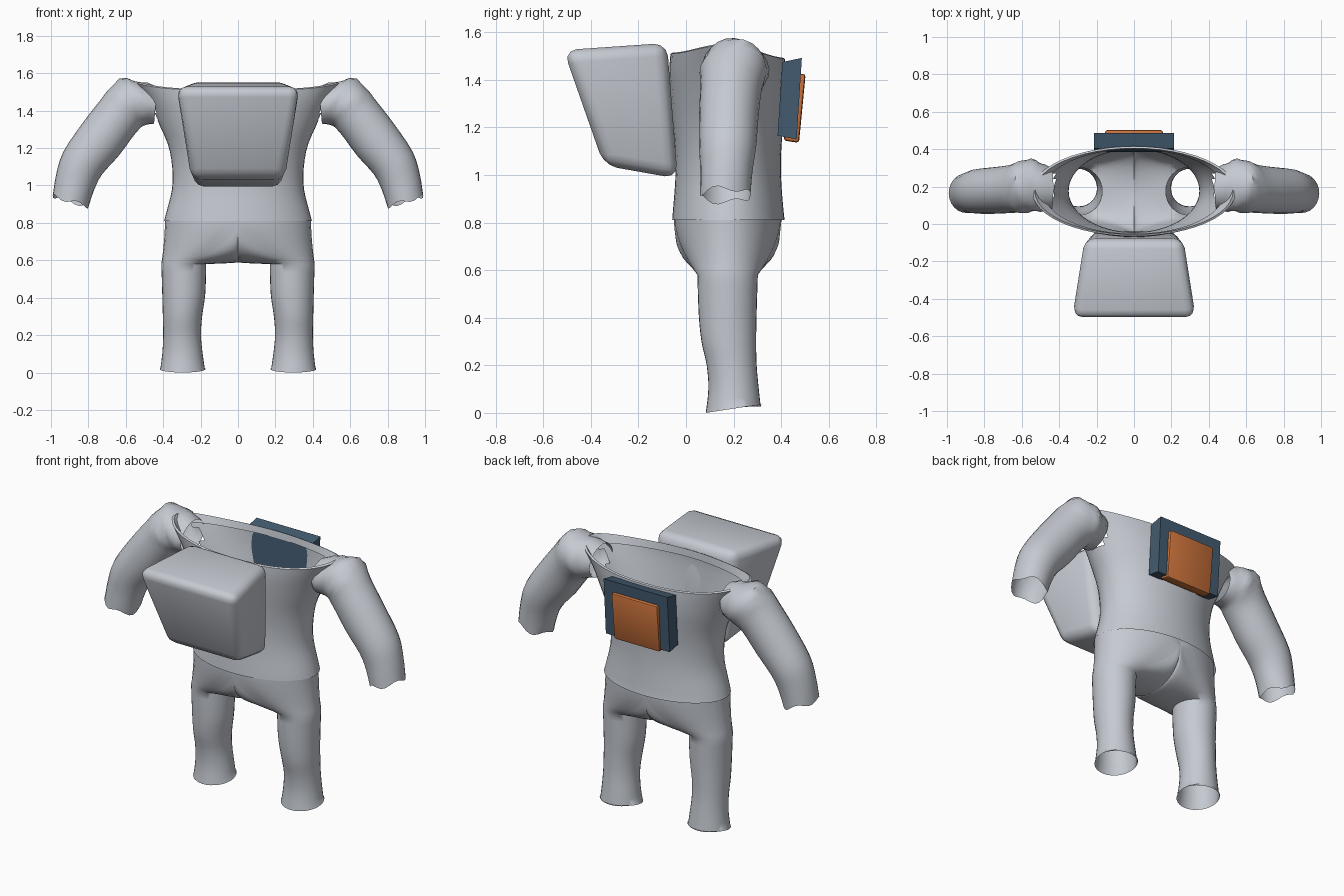
import bpy, bmesh, math
from math import sin, cos, pi, radians
from mathutils import Vector

if "Cube" in bpy.data.objects:
    bpy.data.objects.remove(bpy.data.objects["Cube"])


def material(name, rgb):
    m = bpy.data.materials.new(name)
    m.diffuse_color = (*rgb, 1)
    m.use_nodes = True
    m.node_tree.nodes["Principled BSDF"].inputs["Base Color"].default_value = m.diffuse_color
    return m


GREY = material("pale_grey", (0.56, 0.59, 0.64))
BLUE = material("slate_blue", (0.055, 0.105, 0.16))
ORANGE = material("burnt_orange", (0.60, 0.17, 0.045))


def finish(name, bm, mat, angle=40):
    bmesh.ops.remove_doubles(bm, verts=bm.verts, dist=0.0005)
    bmesh.ops.recalc_face_normals(bm, faces=bm.faces)
    me = bpy.data.meshes.new(name)
    bm.to_mesh(me)
    bm.free()
    me.materials.append(mat)
    ob = bpy.data.objects.new(name, me)
    bpy.context.collection.objects.link(ob)
    bpy.ops.object.select_all(action='DESELECT')
    ob.select_set(True)
    bpy.context.view_layer.objects.active = ob
    bpy.ops.object.shade_smooth_by_angle(angle=radians(angle))
    return ob


def loft(bm, rings):
    """Skin closed rings of points into an open tube."""
    vs = [[bm.verts.new(p) for p in r] for r in rings]
    n = len(vs[0])
    for a, b in zip(vs, vs[1:]):
        for i in range(n):
            bm.faces.new((a[i], a[(i + 1) % n], b[(i + 1) % n], b[i]))


def smooth_rows(rows, steps=3):
    """Catmull-Rom interpolation of a list of number rows."""
    out = []
    for i in range(len(rows) - 1):
        p = [rows[max(i - 1, 0)], rows[i], rows[i + 1], rows[min(i + 2, len(rows) - 1)]]
        for s in range(steps):
            t = s / steps
            out.append([0.5 * (2 * b + (c - a) * t + (2 * a - 5 * b + 4 * c - d) * t * t
                               + (3 * b - a - 3 * c + d) * t ** 3)
                        for a, b, c, d in zip(*p)])
    return out + [list(rows[-1])]


# Torso: open-necked shell, rows are z, half width, front y, back y
torso_rows = [(0.81, 0.395, -0.058, 0.415), (0.85, 0.385, -0.055, 0.41),
              (0.98, 0.353, -0.045, 0.40), (1.10, 0.352, -0.045, 0.40),
              (1.22, 0.375, -0.055, 0.41), (1.34, 0.43, -0.065, 0.42),
              (1.44, 0.49, -0.07, 0.42), (1.51, 0.545, -0.065, 0.415)]
lip = [(1.515, 0.53, -0.055, 0.405), (1.47, 0.485, -0.052, 0.40)]
rings = []
for z, w, f, b in smooth_rows(torso_rows) + lip:
    rise = max(0, (z - 1.3) / 0.2)
    ring = []
    for i in range(48):
        a = 2 * pi * i / 48
        c, s = cos(a), sin(a)
        # shoulders rise and the back of the neckline dips a little
        dz = rise * (0.035 * c * c * c * c - 0.02 * max(0, s))
        ring.append((w * c, (f + b) / 2 + (b - f) / 2 * s, z + dz))
    rings.append(ring)
bm = bmesh.new()
loft(bm, rings)
armholes = []
for fc in bm.faces:
    c = fc.calc_center_median()
    if abs(c.x) > 0.36 and math.hypot(c.y - 0.19, c.z - 1.43) < 0.075:
        armholes.append(fc)
bmesh.ops.delete(bm, geom=armholes, context='FACES')
finish("torso", bm, GREY)

# Sleeves: rows are x, z, y, tilt, radius across, radius in depth
arm_rows = [(0.44, 1.43, 0.19, 95, 0.10, 0.11), (0.50, 1.44, 0.20, 80, 0.115, 0.13),
            (0.575, 1.44, 0.205, 65, 0.14, 0.142), (0.64, 1.37, 0.19, 46, 0.13, 0.13),
            (0.735, 1.245, 0.18, 40, 0.13, 0.125), (0.83, 1.12, 0.175, 30, 0.12, 0.12),
            (0.87, 1.02, 0.17, 22, 0.11, 0.11), (0.895, 0.915, 0.165, 17, 0.10, 0.106)]
for side, label in ((-1, "left"), (1, "right")):
    rows = smooth_rows(arm_rows)
    rings = []
    for k, (x, z, y, tilt, rn, ry) in enumerate(rows):
        t = radians(tilt)
        ring = []
        for i in range(24):
            a = 2 * pi * i / 24
            # crumpled cloth over the shoulder, wavy hem at the wrist
            crease = 1 + (0.05 * sin(3 * a + k * 1.7) if 2 <= k <= 7 and sin(a) > -0.3 else 0)
            wave = 0.012 * sin(4 * a) if k == len(rows) - 1 else 0
            u = rn * crease * sin(a)
            ring.append((side * (x + u * cos(t)), y + ry * crease * cos(a),
                         z + u * sin(t) + wave))
        rings.append(ring)
    bm = bmesh.new()
    loft(bm, rings)
    finish(label + "_sleeve", bm, GREY)

# Trousers: each half runs from waist and crotch line into an open leg
H = 16
leg_rows = [(0.58, 0.290, 0.175, 0.120, 0.127), (0.42, 0.290, 0.175, 0.115, 0.122),
            (0.30, 0.297, 0.18, 0.105, 0.115), (0.20, 0.299, 0.192, 0.101, 0.105),
            (0.10, 0.297, 0.20, 0.108, 0.106), (0.0, 0.296, 0.20, 0.122, 0.117)]
crotch = smooth_rows([(-0.052, 0.83), (-0.035, 0.71), (0.04, 0.625), (0.18, 0.59),
                      (0.31, 0.625), (0.385, 0.71), (0.40, 0.83)], 8)
bm = bmesh.new()
for side in (-1, 1):
    top = []
    for i in range(H + 1):
        a = -pi / 2 + pi * i / H
        top.append(Vector((0.39 * cos(a), 0.175 + 0.227 * sin(a), 0.83)))
    for i in range(1, H):
        y, z = crotch[int(len(crotch) - 1 - i * (len(crotch) - 1) / H)]
        top.append(Vector((0, y, z)))

    def leg_ring(z, x, y, rx, ry):
        pts = []
        for i in range(2 * H):
            a = -pi / 2 + pi * i / H
            hem = 0.018 * (1 + sin(a)) if z < 0.02 else 0
            pts.append(Vector((x + rx * cos(a), y + ry * sin(a), z + hem)))
        return pts

    first = leg_ring(*leg_rows[0])
    rings = []
    for k in range(9):
        t = k / 9
        e = t ** 1.9
        rings.append([Vector((p.x + (q.x - p.x) * e, p.y + (q.y - p.y) * e,
                              p.z + (q.z - p.z) * t)) for p, q in zip(top, first)])
    rings += [leg_ring(*r) for r in smooth_rows(leg_rows)]
    loft(bm, [[(side * p.x, p.y, p.z) for p in r] for r in rings])
finish("trousers", bm, GREY, 60)


def block(name, corners, mat, bevel=0.0, segments=2):
    """Six-sided solid, corners are half width, y, z for top front, top back,
    bottom back and bottom front."""
    bm = bmesh.new()
    l = [bm.verts.new((-w, y, z)) for w, y, z in corners]
    r = [bm.verts.new((w, y, z)) for w, y, z in corners]
    bm.faces.new(l)
    bm.faces.new(r[::-1])
    for i in range(4):
        j = (i + 1) % 4
        bm.faces.new((l[i], r[i], r[j], l[j]))
    if bevel:
        bmesh.ops.bevel(bm, geom=bm.edges[:], offset=bevel, segments=segments,
                        profile=0.5, affect='EDGES')
    return finish(name, bm, mat, 35)


# Rounded, tapered pack on the chest
block("chest_pack", [(0.34, -0.515, 1.525), (0.265, -0.08, 1.555),
                     (0.235, -0.035, 0.985), (0.25, -0.345, 1.04)], GREY, 0.055, 3)

# Slightly leaning panel on the back with a raised plate
block("back_panel", [(0.215, 0.405, 1.475), (0.215, 0.487, 1.492),
                     (0.215, 0.465, 1.15), (0.215, 0.385, 1.165)], BLUE)
block("back_plate", [(0.155, 0.455, 1.425), (0.155, 0.503, 1.425),
                     (0.155, 0.475, 1.135), (0.155, 0.41, 1.145)], ORANGE, 0.012)
